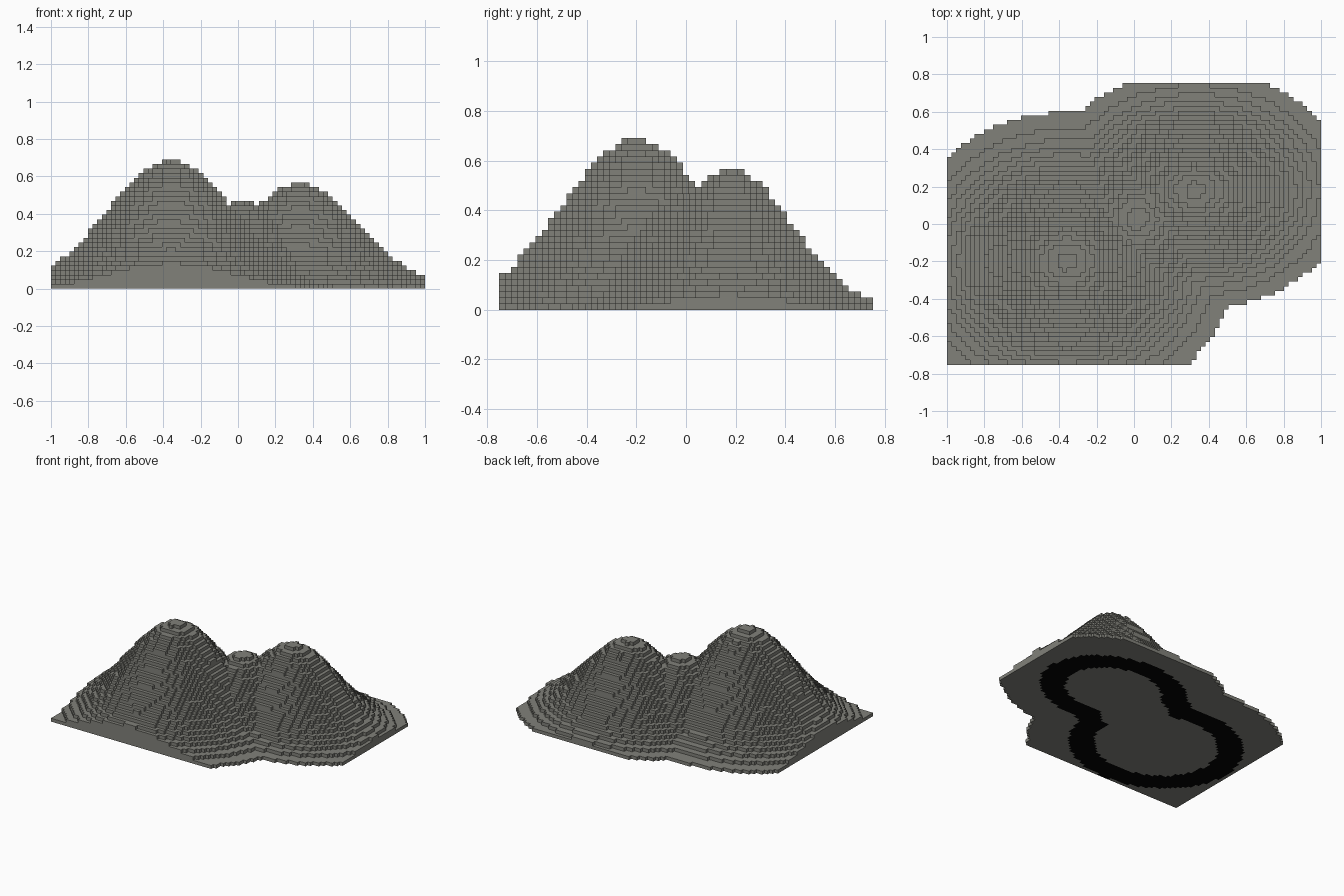
import bpy, bmesh, math

if "Cube" in bpy.data.objects:
    bpy.data.objects.remove(bpy.data.objects["Cube"], do_unlink=True)

COLS, ROWS = 81, 61
S = 2.0 / COLS                      # edge length of one block

# centre x, centre y, height, spread in x, spread in y
HILLS = [
    (-0.36, -0.20, 0.70, 0.240, 0.190),    # tall peak
    (0.33, 0.18, 0.576, 0.212, 0.130),     # low peak
    (0.02, 0.03, 0.483, 0.130, 0.130),     # saddle between them
]


def make_material(name, color):
    mat = bpy.data.materials.new(name)
    mat.use_nodes = True
    mat.diffuse_color = (*color, 1)
    bsdf = mat.node_tree.nodes["Principled BSDF"]
    bsdf.inputs["Base Color"].default_value = (*color, 1)
    bsdf.inputs["Roughness"].default_value = 0.9
    return mat


def levels(i, j):
    """Number of stacked blocks in column i, row j."""
    if not (0 <= i < COLS and 0 <= j < ROWS):
        return 0
    x = (i + 0.5 - COLS / 2) * S
    y = (j + 0.5 - ROWS / 2) * S
    h = max(a * math.exp(-(x - cx) ** 2 / sx - (y - cy) ** 2 / sy)
            for cx, cy, a, sx, sy in HILLS)
    return int(h / S)


bm = bmesh.new()
verts = {}


def vert(i, j, k):
    if (i, j, k) not in verts:
        verts[i, j, k] = bm.verts.new(((i - COLS / 2) * S, (j - ROWS / 2) * S, k * S))
    return verts[i, j, k]


def quad(corners, material=0):
    bm.faces.new([vert(*c) for c in corners]).material_index = material


# Each wall: neighbour offset, then its bottom edge from start to end
WALLS = [((0, -1), (0, 0), (1, 0)), ((1, 0), (1, 0), (1, 1)),
         ((0, 1), (1, 1), (0, 1)), ((-1, 0), (0, 1), (0, 0))]

for i in range(COLS):
    for j in range(ROWS):
        n = levels(i, j)
        if n == 0:
            continue
        # Step tread
        quad([(i, j, n), (i + 1, j, n), (i + 1, j + 1, n), (i, j + 1, n)])
        # Underside, with a dark band below the middle slopes
        quad([(i, j, 0), (i, j + 1, 0), (i + 1, j + 1, 0), (i + 1, j, 0)],
             1 if 6 <= n < 13 else 0)
        # Step risers, one block high each
        for (di, dj), (ax, ay), (bx, by) in WALLS:
            for k in range(levels(i + di, j + dj), n):
                quad([(i + ax, j + ay, k), (i + bx, j + by, k),
                      (i + bx, j + by, k + 1), (i + ax, j + ay, k + 1)])

mesh = bpy.data.meshes.new("stepped_hills")
bm.to_mesh(mesh)
bm.free()
mesh.materials.append(make_material("stone_grey", (0.22, 0.22, 0.195)))
mesh.materials.append(make_material("black", (0.001, 0.001, 0.001)))
hills = bpy.data.objects.new("stepped_hills", mesh)
bpy.context.collection.objects.link(hills)
